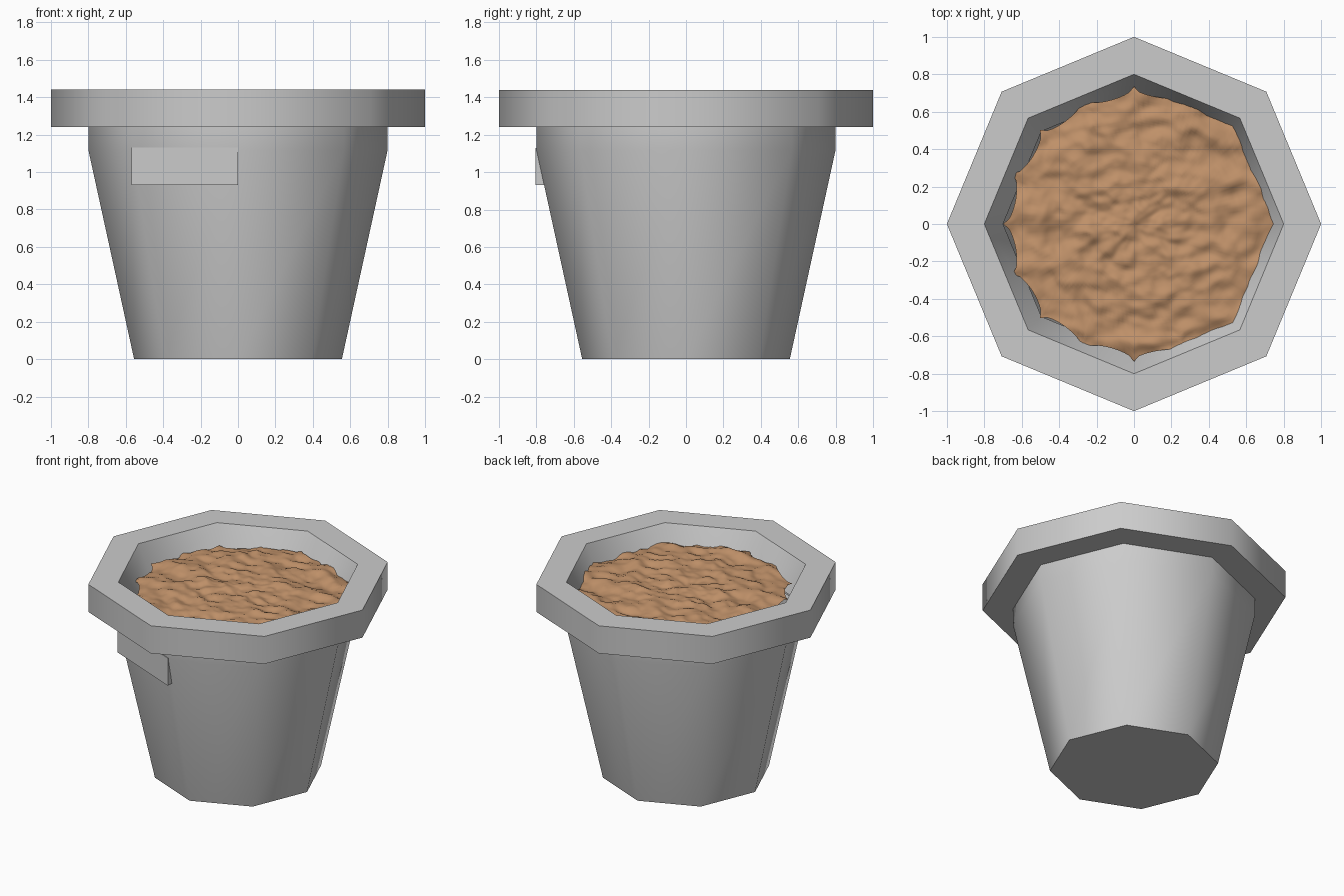
import bpy, bmesh, math
from mathutils import Vector, noise

if "Cube" in bpy.data.objects:
    bpy.data.objects.remove(bpy.data.objects["Cube"])


def ring(bm, r, z, n=8):
    return [bm.verts.new((r * math.cos(2 * math.pi * i / n),
                          r * math.sin(2 * math.pi * i / n), z)) for i in range(n)]


def bridge(bm, a, b):
    n = len(a)
    for i in range(n):
        bm.faces.new((a[i], a[(i + 1) % n], b[(i + 1) % n], b[i]))


def finish(name, bm, angle):
    bmesh.ops.recalc_face_normals(bm, faces=bm.faces)
    me = bpy.data.meshes.new(name)
    bm.to_mesh(me)
    bm.free()
    ob = bpy.data.objects.new(name, me)
    bpy.context.collection.objects.link(ob)
    bpy.ops.object.select_all(action='DESELECT')
    ob.select_set(True)
    bpy.context.view_layer.objects.active = ob
    bpy.ops.object.shade_smooth_by_angle(angle=math.radians(angle))
    return ob


# Eight-sided pot: tapered body, collar, thick rim and inner wall down to the soil
bm = bmesh.new()
profile = [(0.555, 0), (0.80, 1.12), (0.80, 1.24), (1.0, 1.24), (1.0, 1.44),
           (0.80, 1.44), (0.79, 1.42), (0.70, 1.22)]
rings = [ring(bm, r, z) for r, z in profile]
bm.faces.new(rings[0])
for a, b in zip(rings, rings[1:]):
    bridge(bm, a, b)
finish("pot", bm, 50)

# Flat tab hanging under the collar on the front-left face
bm = bmesh.new()
p, q = Vector((-0.569, -0.569, 0)), Vector((0, -0.805, 0))
loops = []
for z in (0.93, 1.13):
    loops.append([bm.verts.new((v.x * s, v.y * s, z)) for v, s in
                  ((p, 1), (q, 1), (q, 0.94), (p, 0.94))])
bridge(bm, *loops)
bm.faces.new(loops[0])
bm.faces.new(loops[1])
finish("front_tab", bm, 30)


# Lumpy soil with a scalloped edge, fuller on the right side
def soil_radius(a):
    right = max(0, math.cos(a))
    scallop = 0.055 * math.sqrt(abs(math.sin(8 * a))) * (1 - 0.6 * right)
    return 0.735 + 0.035 * math.cos(a) - scallop - 0.035 * right * math.sin(4 * a) ** 2 ** 1


bm = bmesh.new()
segs, steps = 160, 50


def soil_point(t, a):
    # the scallops fade towards the middle
    r = t * ((1 - t ** 4) * 0.72 + t ** 4 * soil_radius(a))
    x, y = r * math.cos(a), r * math.sin(a)
    z = 1.32 + 0.02 * (1 - t * t)
    z += 0.03 * noise.noise(Vector((x * 5, y * 7, 1)))
    z += 0.02 * noise.noise(Vector((x * 11, y * 15, 4)))
    z += 0.006 * noise.noise(Vector((x * 26, y * 30, 9)))
    return x, y, z


centre = bm.verts.new(soil_point(0, 0))
previous = None
for k in range(1, steps + 1):
    current = [bm.verts.new(soil_point(k / steps, 2 * math.pi * i / segs)) for i in range(segs)]
    if previous:
        bridge(bm, previous, current)
    else:
        for i in range(segs):
            bm.faces.new((centre, current[i], current[(i + 1) % segs]))
    previous = current
soil = finish("soil", bm, 180)
if soil.data.polygons[0].normal.z < 0:
    soil.data.flip_normals()
mat = bpy.data.materials.new("soil_brown")
mat.diffuse_color = (0.52, 0.28, 0.14, 1)
mat.use_nodes = True
mat.node_tree.nodes["Principled BSDF"].inputs["Base Color"].default_value = mat.diffuse_color
soil.data.materials.append(mat)
